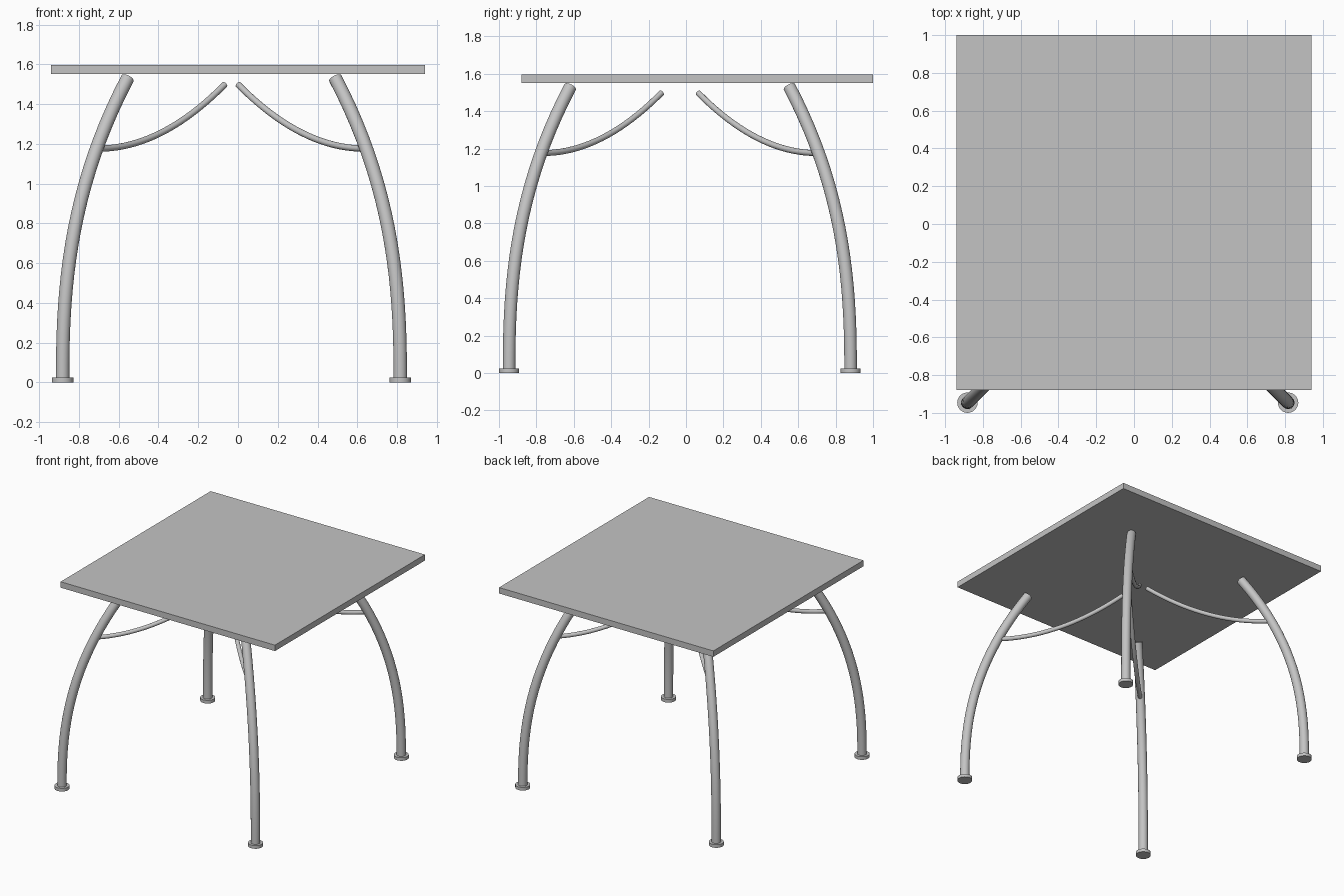
import bpy, bmesh, math
from mathutils import Vector

cube = bpy.data.objects.get("Cube")
if cube:
    bpy.data.objects.remove(cube, do_unlink=True)

CENTRE = Vector((-0.033, -0.033, 0))   # middle of the leg frame
EXTRA_Y = 0.064                        # frame is slightly deeper than wide

grey = bpy.data.materials.new("light grey")
grey.use_nodes = True
grey.diffuse_color = (0.55, 0.55, 0.55, 1)
grey.node_tree.nodes["Principled BSDF"].inputs["Base Color"].default_value = grey.diffuse_color


def finish(name, bm, smooth=True):
    bmesh.ops.recalc_face_normals(bm, faces=bm.faces)
    mesh = bpy.data.meshes.new(name)
    bm.to_mesh(mesh)
    bm.free()
    mesh.materials.append(grey)
    obj = bpy.data.objects.new(name, mesh)
    bpy.context.collection.objects.link(obj)
    if smooth:
        bpy.ops.object.select_all(action="DESELECT")
        obj.select_set(True)
        bpy.context.view_layer.objects.active = obj
        bpy.ops.object.shade_smooth_by_angle(angle=math.radians(40))
    return obj


def corner_point(sx, sy, d, z):
    """Point on a corner's diagonal plane, d out from the frame centre."""
    return CENTRE + Vector((sx * d, sy * (d + EXTRA_Y), z))


def tube(name, points, side, radius, sides):
    """Sweep a capped round section along a planar path."""
    bm = bmesh.new()
    rings = []
    last = len(points) - 1
    for i, p in enumerate(points):
        tangent = (points[min(i + 1, last)] - points[max(i - 1, 0)]).normalized()
        up = side.cross(tangent)
        angles = [math.tau * k / sides for k in range(sides)]
        rings.append([bm.verts.new(p + radius * (side * math.cos(a) + up * math.sin(a)))
                      for a in angles])
    for a, b in zip(rings, rings[1:]):
        for k in range(sides):
            n = (k + 1) % sides
            bm.faces.new((a[k], a[n], b[n], b[k]))
    bm.faces.new(rings[0])
    bm.faces.new(rings[-1])
    return finish(name, bm)


# Table top
bm = bmesh.new()
bmesh.ops.create_cube(bm, size=1)
for v in bm.verts:
    v.co = Vector((v.co.x * 1.88, v.co.y * 1.88 + 0.06, v.co.z * 0.047 + 1.574))
finish("table_top", bm, smooth=False)

# Four corners: curved leg, round foot, curved brace
for sx, sy, corner in ((1, -1, "front_left"), (-1, -1, "front_right"),
                       (1, 1, "back_left"), (-1, 1, "back_right")):
    side = Vector((-sy, sx, 0)).normalized()

    steps = [i / 20 for i in range(21)]
    leg = [corner_point(sx, sy, 0.849 - 0.327 * t ** 2.45, 0.01 + 1.52 * t) for t in steps]
    tube(corner + "_leg", leg, side, 0.034, 20)

    brace = [corner_point(sx, sy, 0.67 - 0.636 * t, 1.176 + 0.322 * t ** 2) for t in steps]
    tube(corner + "_brace", brace, side, 0.016, 14)

    base = corner_point(sx, sy, 0.849, 0)
    tube(corner + "_foot", [base, base + Vector((0, 0, 0.025))], side, 0.054, 24)
